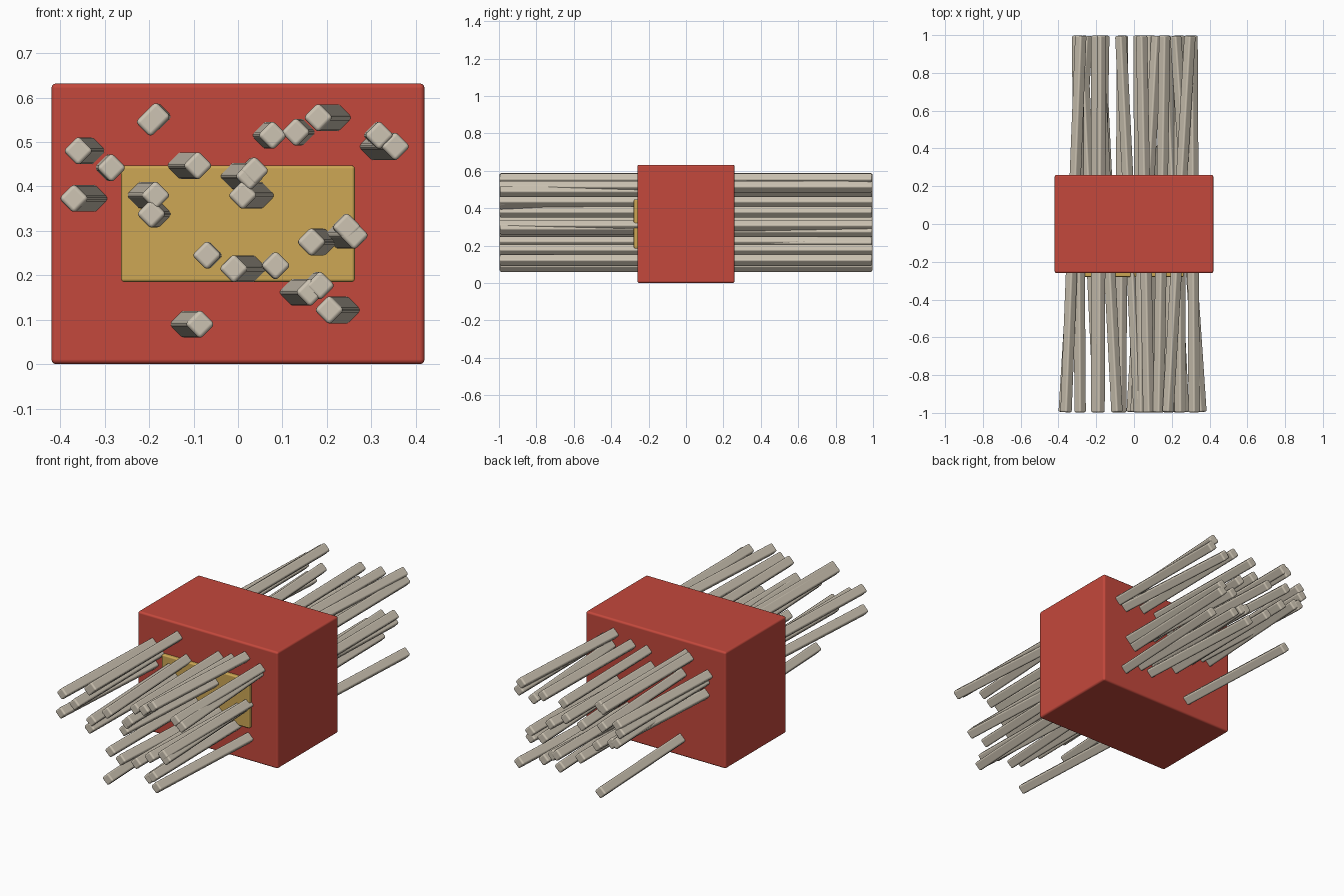
import bpy
import math
from mathutils import Matrix

cube = bpy.data.objects.get("Cube")
if cube:
    bpy.data.objects.remove(cube, do_unlink=True)


def material(name, rgb):
    m = bpy.data.materials.new(name)
    m.use_nodes = True
    m.diffuse_color = (*rgb, 1)
    m.node_tree.nodes["Principled BSDF"].inputs["Base Color"].default_value = (*rgb, 1)
    return m


red = material("red", (0.55, 0.065, 0.045))
gold = material("gold", (0.61, 0.39, 0.09))
bone = material("pale_grey", (0.61, 0.55, 0.45))


def block(name, size, centre, bevel, mat, roll=0, yaw=0):
    """Softly rounded box."""
    bpy.ops.mesh.primitive_cube_add(size=1)
    ob = bpy.context.object
    ob.name = name
    ob.data.transform(Matrix.Diagonal((*size, 1)))
    ob.rotation_euler = (0, roll, yaw)
    ob.location = centre
    ob.data.materials.append(mat)
    bpy.ops.object.shade_smooth()
    mod = ob.modifiers.new("rounded_edges", "BEVEL")
    mod.width = bevel
    mod.segments = 3
    mod.harden_normals = True
    return ob


# Solid body and the plate on its front
block("body", (0.84, 0.52, 0.632), (0, 0, 0.316), 0.011, red)
block("front_plate", (0.526, 0.04, 0.262), (0, -0.26, 0.316), 0.007, gold)

# Sticks: front end x, height, sideways drift from the front end to the body
sticks = [
    (-.197, .545, 0), (-.185, .557, .003), (-.36, .48, .029), (-.285, .442, -.005),
    (-.37, .373, .045), (-.09, .447, -.038), (-.185, .38, -.034), (-.195, .338, .013),
    (.037, .435, -.004), (.027, .423, -.036), (.01, .38, .041), (.078, .515, -.014),
    (.13, .522, .012), (.18, .555, .043), (.318, .515, -.004), (.355, .49, -.05),
    (.245, .308, -.002), (.262, .29, -.036), (.165, .275, .027), (-.07, .245, .003),
    (-.01, .215, .043), (.085, .222, -.002), (.185, .177, -.01), (.163, .162, -.038),
    (.205, .122, .038), (-.085, .09, -.036),
]
for i, (x, z, drift) in enumerate(sticks):
    slope = drift / 0.74
    block(f"stick_{i + 1}", (0.048, 1.995, 0.048), (x + slope, 0, z), 0.009, bone,
          math.radians(45), -math.atan(slope))
